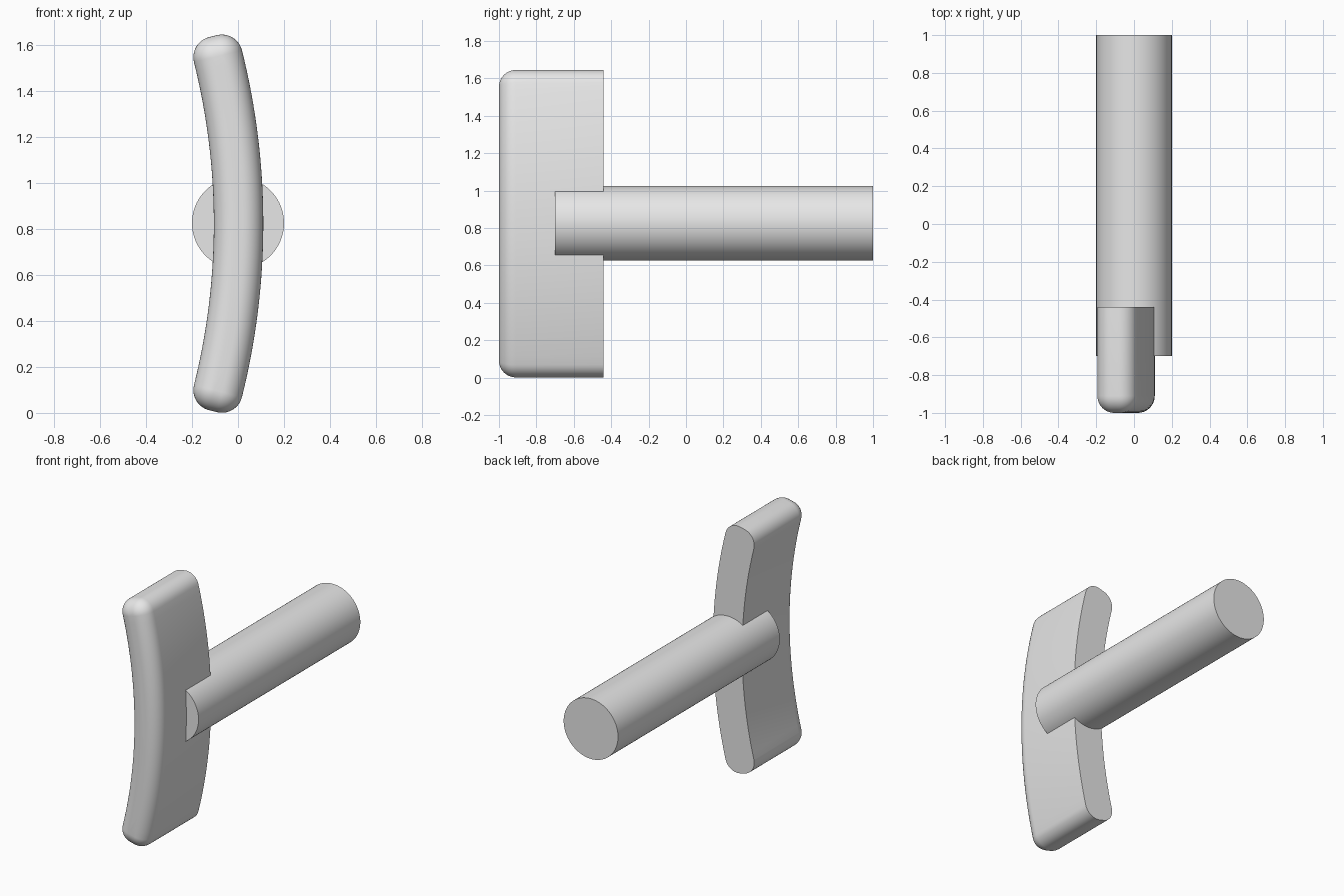
import bpy, bmesh
from math import sin, cos, pi, radians
from mathutils import Vector, Matrix

cube = bpy.data.objects.get("Cube")
if cube:
    bpy.data.objects.remove(cube, do_unlink=True)

grey = bpy.data.materials.new("light_grey")
grey.use_nodes = True
grey.diffuse_color = (0.8, 0.8, 0.8, 1)
grey.node_tree.nodes["Principled BSDF"].inputs["Base Color"].default_value = (0.8, 0.8, 0.8, 1)

MID_Z = 0.8225      # height of the shaft axis
ARC_R = 3.0         # bend radius of the plate's centre line
HALF_T = 0.1075     # half the plate thickness
ROUND = 0.09        # radius of all rounded edges
FRONT, BACK = -1.0, -0.44


def finish(name, bm):
    bmesh.ops.recalc_face_normals(bm, faces=bm.faces[:])
    mesh = bpy.data.meshes.new(name)
    bm.to_mesh(mesh)
    bm.free()
    mesh.materials.append(grey)
    obj = bpy.data.objects.new(name, mesh)
    bpy.context.collection.objects.link(obj)
    bpy.ops.object.select_all(action='DESELECT')
    obj.select_set(True)
    bpy.context.view_layer.objects.active = obj
    bpy.ops.object.shade_smooth_by_angle(angle=radians(30))
    return obj


def plate_outline(half_angle, steps=32, corner_steps=10):
    """Core points of a bent band with the outward direction at each point."""
    centre_x = 0.0025 - ARC_R
    outer, inner = ARC_R + HALF_T - ROUND, ARC_R - HALF_T + ROUND
    points = []

    def add(radius, angle, direction):
        core = Vector((centre_x + radius * cos(angle), MID_Z + radius * sin(angle)))
        points.append((core, Vector((cos(direction), sin(direction)))))

    for radius, side, turn in ((outer, 1, 0), (inner, -1, pi)):
        for i in range(steps + 1):
            a = side * half_angle * (2 * i / steps - 1)
            add(radius, a, a + turn)
        end = side * half_angle
        for i in range(1, corner_steps + 1):
            add(radius, end, end + turn + pi / 2 * i / corner_steps)
        # start of the next corner, square to the end face
        other = inner if radius == outer else outer
        for i in range(corner_steps):
            add(other, end, end + turn + pi / 2 + pi / 2 * i / corner_steps)
    return points


# Curved plate: straight sides, flat back, rounded front rim
outline = plate_outline(0.245)
bm = bmesh.new()
layers = [(BACK, ROUND)]
for i in range(11):
    phi = pi / 2 * i / 10
    layers.append((FRONT + ROUND * (1 - sin(phi)), ROUND * cos(phi)))
rings = []
for y, offset in layers:
    ring = []
    for core, normal in outline:
        p = core + normal * offset
        ring.append(bm.verts.new((p.x, y, p.y)))
    rings.append(ring)
count = len(outline)
for a, b in zip(rings, rings[1:]):
    for i in range(count):
        j = (i + 1) % count
        bm.faces.new((a[i], a[j], b[j], b[i]))
bm.faces.new(rings[0])
bm.faces.new(rings[-1])
bmesh.ops.remove_doubles(bm, verts=bm.verts[:], dist=0.0001)
finish("curved_plate", bm)

# Round shaft running back from inside the plate
bm = bmesh.new()
place = Matrix.Translation((0, 0.15, MID_Z + 0.0025)) @ Matrix.Rotation(pi / 2, 4, 'X')
bmesh.ops.create_cone(bm, cap_ends=True, segments=96, radius1=0.2, radius2=0.2,
                      depth=1.7, matrix=place)
finish("shaft", bm)
